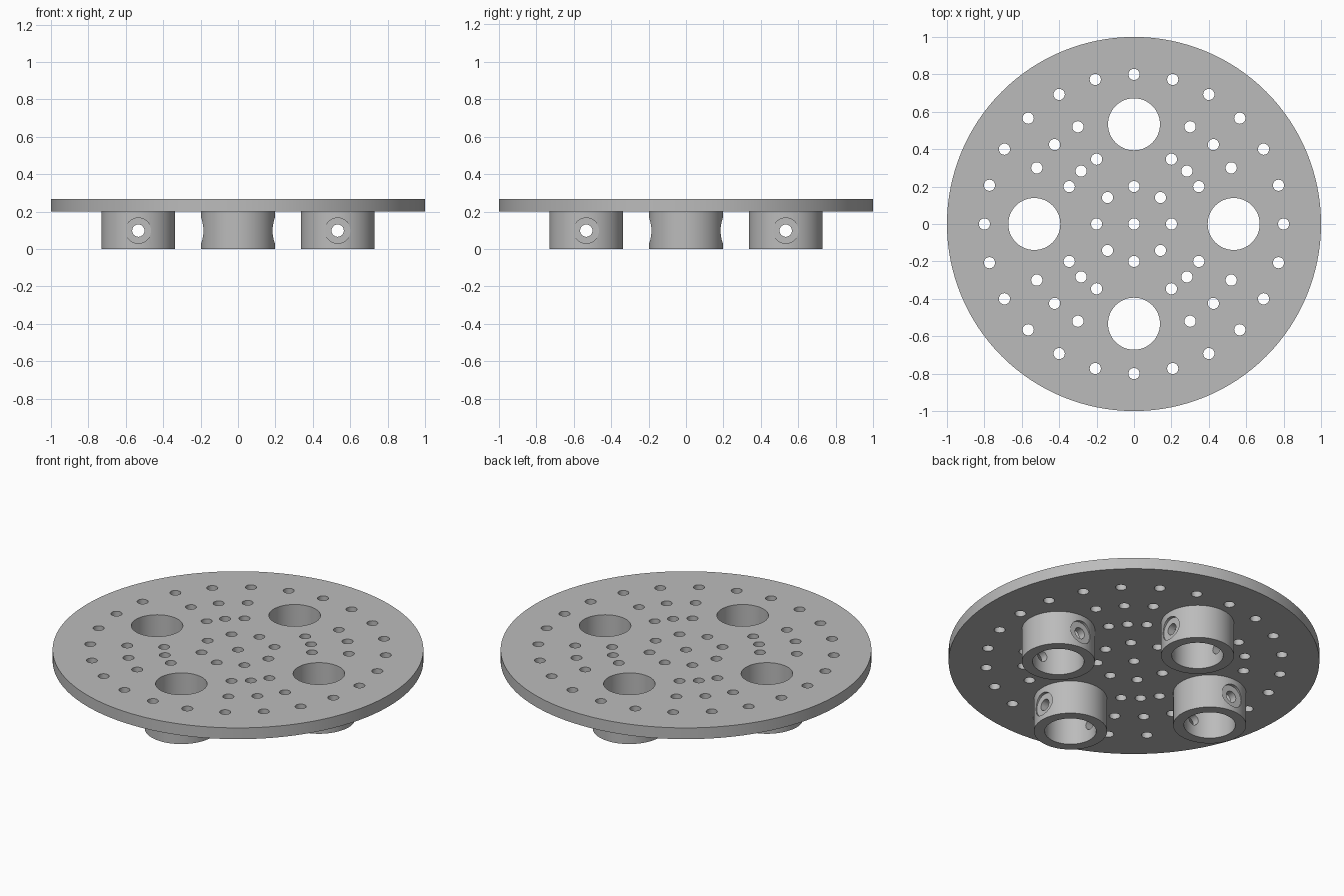
import bpy, bmesh
from math import radians, cos, sin
from mathutils import Matrix, Vector

cube = bpy.data.objects.get("Cube")
if cube:
    bpy.data.objects.remove(cube, do_unlink=True)

PLATE_BOTTOM, PLATE_TOP = 0.2, 0.267
BOSS_DIST, BOSS_R, BORE_R = 0.533, 0.197, 0.139
PIN_R, HOLE_Z = 0.03, 0.098

grey = bpy.data.materials.new("plain_grey")
grey.use_nodes = True
colour = (0.5, 0.5, 0.5, 1)
grey.diffuse_color = colour
grey.node_tree.nodes["Principled BSDF"].inputs["Base Color"].default_value = colour


def add_cylinder(bm, start, end, radius, sides):
    """Closed cylinder running from start to end."""
    start, end = Vector(start), Vector(end)
    axis = end - start
    turn = axis.to_track_quat('Z', 'Y').to_matrix().to_4x4()
    bmesh.ops.create_cone(bm, cap_ends=True, segments=sides, radius1=radius,
                          radius2=radius, depth=axis.length,
                          matrix=Matrix.Translation((start + end) / 2) @ turn)


def make_object(name, cylinders):
    bm = bmesh.new()
    for c in cylinders:
        add_cylinder(bm, *c)
    mesh = bpy.data.meshes.new(name)
    bm.to_mesh(mesh)
    bm.free()
    mesh.materials.append(grey)
    obj = bpy.data.objects.new(name, mesh)
    bpy.context.collection.objects.link(obj)
    return obj


def cut(obj, cylinders):
    """Subtract the cylinders from the object."""
    cutter = make_object("cutter", cylinders)
    cutter.hide_render = True
    mod = obj.modifiers.new("holes", 'BOOLEAN')
    mod.operation, mod.solver, mod.object = 'DIFFERENCE', 'EXACT', cutter
    bpy.context.view_layer.objects.active = obj
    bpy.ops.object.modifier_apply(modifier=mod.name)
    bpy.data.objects.remove(cutter, do_unlink=True)


def finish(obj):
    bpy.ops.object.select_all(action='DESELECT')
    obj.select_set(True)
    bpy.context.view_layer.objects.active = obj
    bpy.ops.object.shade_smooth_by_angle(angle=radians(30))


def drill(x, y, radius, sides):
    return ((x, y, PLATE_BOTTOM - 0.1), (x, y, PLATE_TOP + 0.1), radius, sides)


# Hole pattern: concentric rings of small holes plus four large bores
polar = [(0, 0)]
polar += [(0.2, a) for a in range(0, 360, 45)]
polar += [(r, q + a) for r in (0.4, 0.6) for q in range(0, 360, 90) for a in (30, 45, 60)]
polar += [(0.8, a) for a in range(0, 360, 15)]
holes = [drill(r * cos(radians(a)), r * sin(radians(a)), PIN_R, 24) for r, a in polar]
holes += [drill(BOSS_DIST * x, BOSS_DIST * y, BORE_R, 64)
          for x, y in ((1, 0), (-1, 0), (0, 1), (0, -1))]

# Round plate
plate = make_object("round_plate", [((0, 0, PLATE_BOTTOM), (0, 0, PLATE_TOP), 1, 128)])
cut(plate, holes)
finish(plate)

# Four collars under the plate, each with a cross hole and flat-bottomed recesses
for name, angle in (("left", 0), ("back", 90), ("right", 180), ("front", 270)):
    d = BOSS_DIST
    collar = make_object(name + "_collar", [((d, 0, 0), (d, 0, PLATE_BOTTOM), BOSS_R, 64)])
    cut(collar, [((d, 0, -0.1), (d, 0, PLATE_TOP), BORE_R, 64)])
    cut(collar, [((d, -0.3, HOLE_Z), (d, 0.3, HOLE_Z), 0.033, 24)])
    cut(collar, [((d, s * 0.18, HOLE_Z), (d, s * 0.3, HOLE_Z), 0.068, 32) for s in (-1, 1)])
    collar.data.transform(Matrix.Rotation(radians(angle), 4, 'Z'))
    finish(collar)
